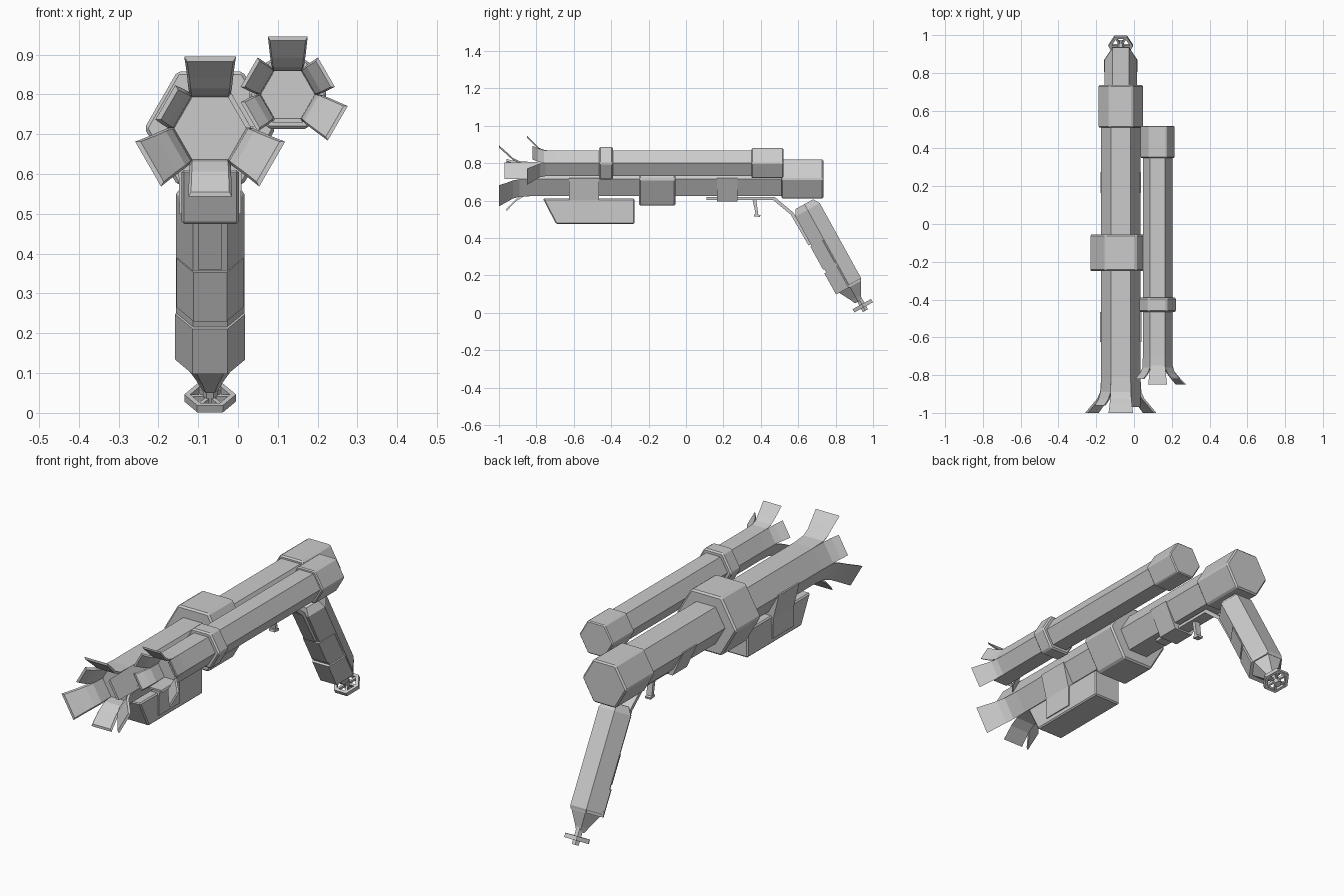
import bpy, bmesh, math
from mathutils import Vector

if "Cube" in bpy.data.objects:
    bpy.data.objects.remove(bpy.data.objects["Cube"])

X = Vector((1, 0, 0))
MAIN = (-0.07, 0.715)    # main barrel axis (x, z)
SIDE = (0.125, 0.80)     # secondary barrel axis


def finish(name, bm, bevel=0):
    bmesh.ops.recalc_face_normals(bm, faces=bm.faces)
    me = bpy.data.meshes.new(name)
    bm.to_mesh(me)
    bm.free()
    ob = bpy.data.objects.new(name, me)
    bpy.context.collection.objects.link(ob)
    if bevel:
        m = ob.modifiers.new("bevel", 'BEVEL')
        m.width, m.segments = bevel, 1
    return ob


def loft(name, stations, n=Vector((0, 0, 1)), closed=False, bevel=0):
    """Hexagonal rings at (centre, radius), spanned by the x axis and n."""
    bm = bmesh.new()
    rings = []
    for c, r in stations:
        rings.append([bm.verts.new(Vector(c) + X * r * math.cos(k * math.pi / 3)
                      + n * r * math.sin(k * math.pi / 3)) for k in range(6)])
    pairs = list(zip(rings, rings[1:])) + ([(rings[-1], rings[0])] if closed else [])
    for a, b in pairs:
        for k in range(6):
            j = (k + 1) % 6
            bm.faces.new((a[k], a[j], b[j], b[k]))
    if not closed:
        bm.faces.new(rings[0])
        bm.faces.new(rings[-1])
    return finish(name, bm, bevel)


def hex_tube(name, axis, r, y0, y1, bevel=0):
    return loft(name, [((axis[0], y, axis[1]), r) for y in (y0, y1)], bevel=bevel)


def prism(name, pts, a, b, along, bevel=0):
    """Extrude a profile: (y, z) points along 'x' or (x, z) points along 'y'."""
    bm = bmesh.new()
    put = (lambda p, t: (t, p[0], p[1])) if along == 'x' else (lambda p, t: (p[0], t, p[1]))
    lo = [bm.verts.new(put(p, a)) for p in pts]
    hi = [bm.verts.new(put(p, b)) for p in pts]
    bm.faces.new(lo)
    bm.faces.new(hi)
    for i in range(len(pts)):
        j = (i + 1) % len(pts)
        bm.faces.new((lo[i], lo[j], hi[j], hi[i]))
    return finish(name, bm, bevel)


def petal(name, axis, angle, base, path, thick=0.012):
    """Flared strip; path holds (y, radius from axis, width), base is the root."""
    a = math.radians(angle)
    out = Vector((math.cos(a), 0, math.sin(a)))
    side = Vector((-math.sin(a), 0, math.cos(a)))
    bm = bmesh.new()
    rings = []
    for y, r, w in [base] + path:
        c = Vector((axis[0], y, axis[1]))
        rings.append([bm.verts.new(c + out * (r - d) + side * s * (w / 2 - d * 0.58))
                      for d, s in ((0, -1), (0, 1), (thick, 1), (thick, -1))])
    for p, q in zip(rings, rings[1:]):
        for k in range(4):
            j = (k + 1) % 4
            bm.faces.new((p[k], p[j], q[j], q[k]))
    bm.faces.new(rings[0])
    bm.faces.new(rings[-1])
    return finish(name, bm)


# Main barrel, breech and middle collar
hex_tube("main_barrel", MAIN, 0.104, -0.82, 0.52)
hex_tube("main_breech", MAIN, 0.121, 0.51, 0.735, 0.007)
hex_tube("main_collar", MAIN, 0.165, -0.25, -0.055, 0.008)

# Secondary barrel, breech and collar
hex_tube("side_barrel", SIDE, 0.078, -0.70, 0.36)
hex_tube("side_breech", SIDE, 0.092, 0.35, 0.52, 0.005)
hex_tube("side_collar", SIDE, 0.1, -0.465, -0.39, 0.007)

# Peeled muzzle strips of the main barrel
flare = [(-0.89, 0.095, 0.108), (-0.925, 0.112, 0.112), (-0.955, 0.14, 0.118), (-1.0, 0.18, 0.13)]
short = [(-0.87, 0.095, 0.104), (-0.91, 0.12, 0.106), (-0.96, 0.172, 0.11)]
curl = [(-0.89, 0.093, 0.104), (-0.93, 0.108, 0.104), (-0.96, 0.13, 0.1)]
straight = [(-0.97, 0.09, 0.102)]
for angle, path in ((90, flare), (-30, flare), (-150, flare), (-90, short),
                    (150, curl), (30, straight)):
    petal("main_muzzle_strip", MAIN, angle, (-0.81, 0.09, 0.104), path)

# Peeled muzzle strips of the secondary barrel
flare = [(-0.75, 0.069, 0.08), (-0.78, 0.078, 0.084), (-0.805, 0.1, 0.09), (-0.85, 0.145, 0.1)]
curl = [(-0.76, 0.07, 0.078), (-0.79, 0.085, 0.082), (-0.82, 0.112, 0.085)]
straight = [(-0.82, 0.07, 0.076)]
for angle, path in ((90, flare), (-30, flare), (-150, curl), (30, curl),
                    (150, curl), (-90, straight)):
    petal("side_muzzle_strip", SIDE, angle, (-0.69, 0.0675, 0.078), path, 0.009)

# Fore box under the barrel and the strap that holds it
prism("fore_box", [(-0.765, 0.61), (-0.695, 0.475), (-0.275, 0.475), (-0.275, 0.61)],
      -0.142, 0.002, 'x', 0.006)
prism("box_strap", [(-0.179, 0.72), (-0.149, 0.6), (-0.147, 0.5),
                    (0.007, 0.5), (0.009, 0.6), (0.039, 0.72)], -0.625, -0.465, 'y')

# Trigger rail with its clamp
prism("trigger_rail", [(0.11, 0.618), (0.475, 0.618), (0.575, 0.535), (0.67, 0.37),
                       (0.655, 0.36), (0.56, 0.525), (0.465, 0.603), (0.11, 0.603)],
      -0.1, -0.04, 'x')
prism("rail_clamp", [(-0.178, 0.72), (-0.12, 0.595), (-0.02, 0.595), (0.038, 0.72)],
      0.165, 0.275, 'y')

# Trigger
prism("trigger", [(0.355, 0.61), (0.375, 0.61), (0.386, 0.525), (0.398, 0.522), (0.396, 0.512),
                  (0.362, 0.516), (0.364, 0.526), (0.372, 0.527)], -0.085, -0.055, 'x')

# Slanted hexagonal grip
N = Vector((0, 0.876, 0.483))      # across the grip
D = Vector((0, 0.483, -0.876))     # down the grip
TOP = Vector((-0.07, 0.65, 0.55))
loft("grip", [(TOP - D * 0.035, 0.062), (TOP, 0.086), (TOP + D * 0.455, 0.086),
              (TOP + D * 0.535, 0.035), (TOP + D * 0.56, 0.022)], N)

# Raised pads on the front of the grip
for t0, t1, w in ((0.18, 0.32, 0.086), (0.34, 0.47, 0.09)):
    loft("grip_pad", [(TOP + D * t0 - N * 0.009, w - 0.002), (TOP + D * t1 - N * 0.009, w - 0.002)], N)

# Open hexagonal wheel at the end of the grip
C = Vector((-0.07, 0.945, 0.0375))
H = D * 0.01
loft("wheel_rim", [(C - H, 0.065), (C + H, 0.065), (C + H, 0.05), (C - H, 0.05)], N, closed=True)
loft("wheel_hub", [(C - D * 0.05, 0.018), (C + D * 0.03, 0.018)], N)
for k in range(3):
    a = k * math.pi / 3
    u = X * math.cos(a) + N * math.sin(a)
    v = (N * math.cos(a) - X * math.sin(a)) * 0.005
    bm = bmesh.new()
    bmesh.ops.create_cube(bm, size=2)
    for p in bm.verts:
        p.co = C + u * 0.056 * p.co.x + v * p.co.y + D * 0.007 * p.co.z
    finish("wheel_spoke", bm)
